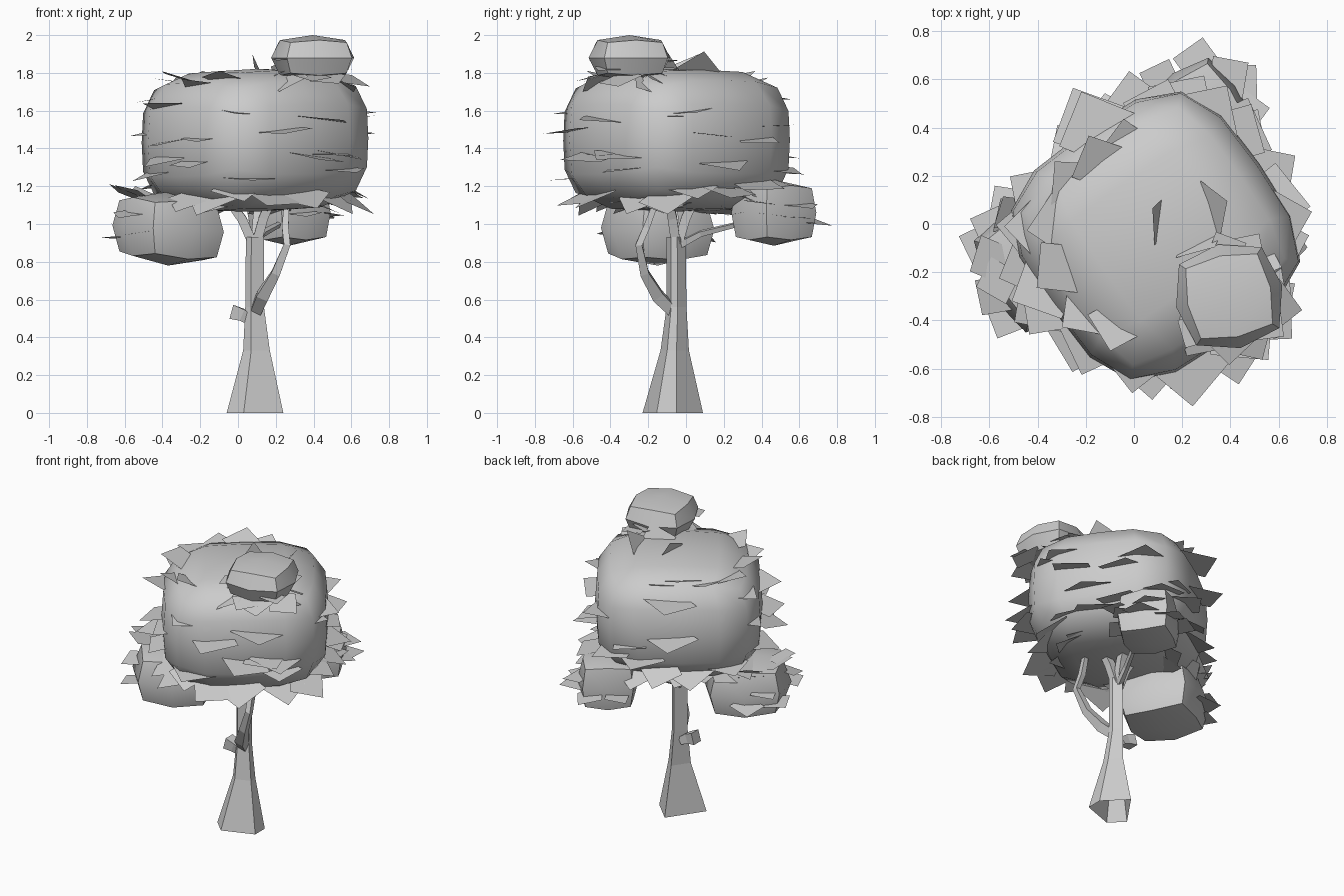
import bpy, bmesh, math, random
from mathutils import Vector, Matrix, Euler

cube = bpy.data.objects.get("Cube")
if cube:
    bpy.data.objects.remove(cube, do_unlink=True)
rng = random.Random(11)

grey = bpy.data.materials.new("plain_grey")
grey.use_nodes = True
grey.diffuse_color = (0.6, 0.6, 0.6, 1)
grey.node_tree.nodes["Principled BSDF"].inputs["Base Color"].default_value = (0.6, 0.6, 0.6, 1)


def finish(name, bm, smooth=False):
    mesh = bpy.data.meshes.new(name)
    bmesh.ops.recalc_face_normals(bm, faces=bm.faces[:])
    bm.to_mesh(mesh)
    bm.free()
    mesh.materials.append(grey)
    obj = bpy.data.objects.new(name, mesh)
    bpy.context.collection.objects.link(obj)
    if smooth:
        bpy.ops.object.select_all(action='DESELECT')
        obj.select_set(True)
        bpy.context.view_layer.objects.active = obj
        bpy.ops.object.shade_smooth_by_angle(angle=math.radians(46))
    return obj


def foliage(name, centre, half, turn, power, cuts, slope=0.0):
    """Rounded box clump, turned about z, fitted to its half sizes."""
    bm = bmesh.new()
    bmesh.ops.create_cube(bm, size=2)
    bmesh.ops.subdivide_edges(bm, edges=bm.edges[:], cuts=cuts, use_grid_fill=True)
    for v in bm.verts:
        v.co /= sum(abs(c) ** power for c in v.co) ** (1 / power)
    bmesh.ops.rotate(bm, verts=bm.verts[:], matrix=Matrix.Rotation(math.radians(turn), 3, 'Z'))
    spread = [max(abs(v.co[i]) for v in bm.verts) for i in range(3)]
    for v in bm.verts:
        v.co = Vector(centre) + Vector([v.co[i] / spread[i] * half[i] for i in range(3)])
        v.co.z += slope * (v.co.x - centre[0])
    return finish(name, bm, True)


def leaves(name, centre, half, count, low, high, droop, size=0.22, start=0, end=360, inset=0.12):
    """Square leaf cards set around a clump, a corner poking out of its side."""
    bm = bmesh.new()
    for i in range(count):
        a = math.radians(start + (end - start) * (i + rng.random()) / count)
        r = 1 - inset + rng.uniform(-0.05, 0.04)
        pos = Vector((centre[0] + half[0] * r * math.cos(a),
                      centre[1] + half[1] * r * math.sin(a), rng.uniform(low, high)))
        tilt = math.radians(droop + rng.uniform(-9, 9))
        roll = math.radians(rng.uniform(-8, 8))
        spin = math.radians(rng.uniform(20, 70))
        m = (Matrix.Translation(pos) @ Matrix.Rotation(a, 4, 'Z')
             @ Euler((roll, tilt, 0)).to_matrix().to_4x4() @ Matrix.Rotation(spin, 4, 'Z'))
        bmesh.ops.create_grid(bm, x_segments=1, y_segments=1,
                              size=size / 2 * rng.uniform(0.9, 1.15), matrix=m)
    return finish(name, bm)


SQUARE = [(-0.7, -0.7), (0.7, -0.7), (0.7, 0.7), (-0.7, 0.7)]


def limb(name, path, outline=SQUARE, upright=False):
    """Faceted limb: an outline scaled along (x, y, z, scale) stations."""
    bm = bmesh.new()
    rings = []
    for k, (x, y, z, scale) in enumerate(path):
        before, after = path[max(k - 1, 0)], path[min(k + 1, len(path) - 1)]
        way = Vector((0, 0, 1)) if upright else Vector(after[:3]) - Vector(before[:3])
        q = Vector((0, 0, 1)).rotation_difference(way)
        rings.append([bm.verts.new(Vector((x, y, z)) + q @ Vector((u * scale, v * scale, 0)))
                      for u, v in outline])
    sides = len(outline)
    for lower, upper in zip(rings, rings[1:]):
        for s in range(sides):
            t = (s + 1) % sides
            bm.faces.new((lower[s], lower[t], upper[t], upper[s]))
    bm.faces.new(rings[-1])
    return finish(name, bm)


# Five-sided trunk with a wide foot
limb("trunk", [(0.09, -0.06, 0, 1), (0.098, -0.055, 0.33, 0.47),
               (0.088, -0.047, 0.56, 0.33), (0.09, -0.05, 0.93, 0.32)],
     [(-0.06, -0.17), (0.15, -0.095), (0.15, 0.01), (0.01, 0.15), (-0.15, -0.08)], True)

# Branches
limb("side_branch", [(0.09, -0.06, 0.53, 0.04), (0.13, -0.15, 0.62, 0.045),
                     (0.20, -0.22, 0.74, 0.033), (0.26, -0.25, 0.89, 0.025),
                     (0.25, -0.21, 0.98, 0.025), (0.26, -0.15, 1.14, 0.02)])
limb("branch_stub", [(0.07, -0.05, 0.49, 0.035), (0.02, -0.06, 0.52, 0.045),
                     (-0.035, -0.06, 0.535, 0.055)])
forks = {"fork_right": (-0.06, -0.08, 1.14), "fork_left": (0.19, -0.10, 1.16),
         "fork_back": (0.12, 0.06, 1.16)}
for name, tip in forks.items():
    mid = Vector((0.09, -0.05, 0.93)).lerp(Vector(tip), 0.45)
    limb(name, [(0.09, -0.05, 0.87, 0.035), (*mid, 0.035), (*tip, 0.03)])
limb("back_branch", [(0.09, -0.05, 0.88, 0.025), (0.13, 0.08, 0.95, 0.02),
                     (0.24, 0.32, 1.01, 0.015)])

# Foliage clumps
main = (0.09, -0.05, 1.443), (0.6, 0.6, 0.378)
right = (-0.37, -0.15, 0.975), (0.295, 0.3, 0.195)
back = (0.27, 0.465, 1.06), (0.22, 0.225, 0.175)
crown = (0.395, -0.3, 1.88), (0.22, 0.215, 0.12)
foliage("main_canopy", *main, 35, 3.5, 3, 0.02)
foliage("right_clump", *right, 30, 3.0, 1, -0.06)
foliage("back_clump", *back, 35, 3.6, 1)
foliage("crown_clump", *crown, 12, 2.8, 1)

# Leaf cards around the main canopy
leaves("canopy_skirt_leaves", *main, 17, 1.12, 1.2, 25, 0.22, inset=0.2)
leaves("canopy_under_leaves", *main, 8, 1.07, 1.13, 15, 0.2, inset=0.5)
leaves("canopy_low_leaves", *main, 11, 1.2, 1.36, 10)
leaves("canopy_middle_leaves", *main, 10, 1.36, 1.5, 5)
leaves("canopy_high_leaves", *main, 8, 1.5, 1.7, 2, inset=0.16)
leaves("canopy_top_leaves", *main, 7, 1.72, 1.78, -14, 0.2, 90, 250, inset=0.33)
leaves("canopy_spike_leaves", (0.22, 0.02, 0), (0.12, 0.12, 0), 3, 1.79, 1.82, -60, 0.16)

# Leaf cards around the small clumps
leaves("crown_skirt_leaves", *crown, 9, 1.73, 1.8, 22, 0.16)
leaves("crown_side_leaves", *crown, 4, 1.82, 1.92, 0, 0.13)
leaves("right_clump_leaves", *right, 5, 0.92, 1.06, 5, 0.15, 110, 250)
leaves("right_clump_top_leaves", *right, 4, 1.1, 1.18, -25, 0.15, 90, 230, inset=0.25)
leaves("back_clump_leaves", *back, 7, 0.94, 1.14, 8, 0.15, -90, 150)
